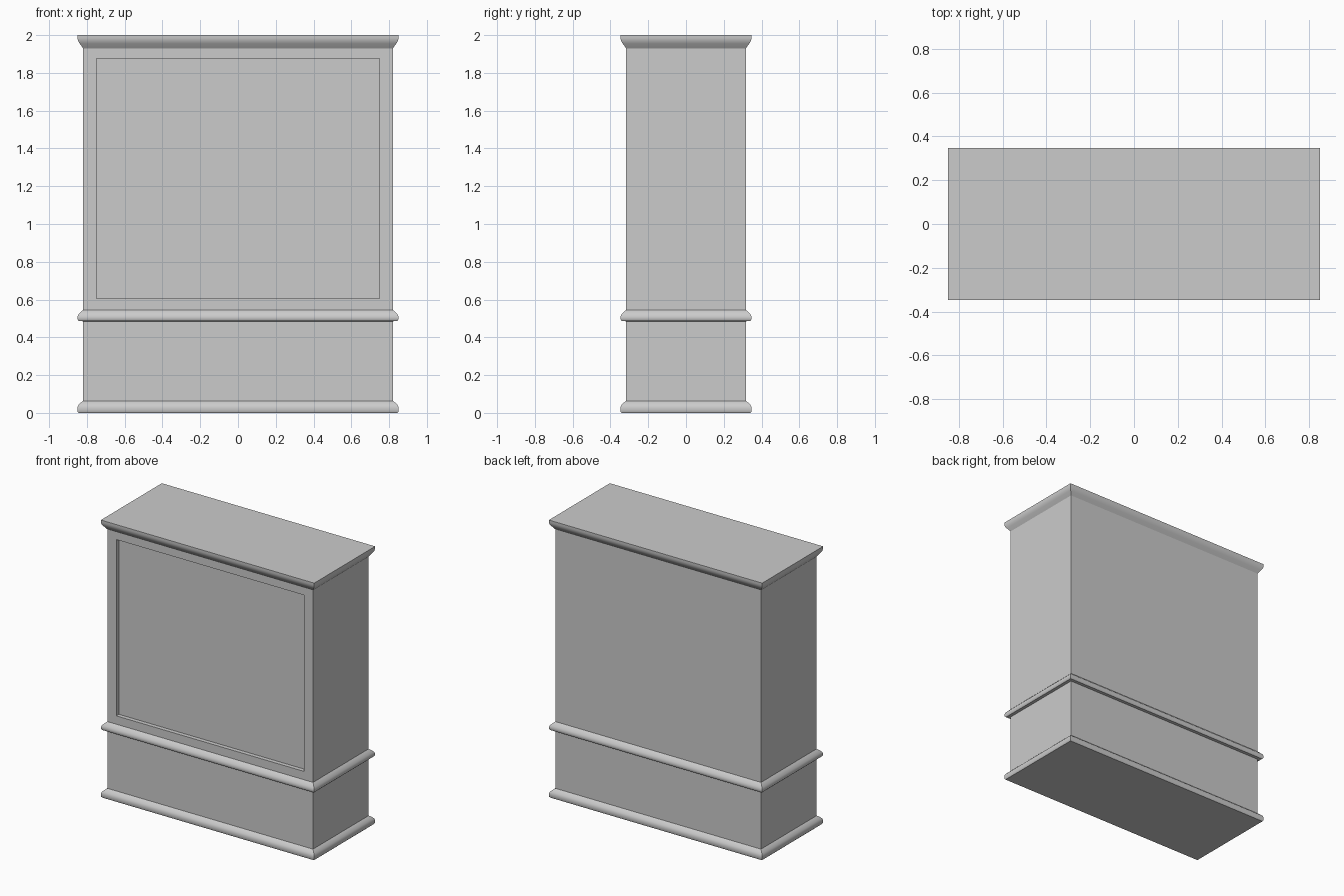
import bpy, bmesh, math

if "Cube" in bpy.data.objects:
    bpy.data.objects.remove(bpy.data.objects["Cube"])

HX, HY = 0.82, 0.317          # half width and half depth of the carcass

grey = bpy.data.materials.new("light_grey")
grey.diffuse_color = (0.6, 0.6, 0.6, 1.0)
grey.use_nodes = True
grey.node_tree.nodes["Principled BSDF"].inputs["Base Color"].default_value = grey.diffuse_color


def loft(name, profile, cap_bottom=False, cap_top=False):
    """Stack rectangular rings; profile = (projection beyond the carcass, z)."""
    bm = bmesh.new()
    rings = []
    for d, z in profile:
        x, y = HX + d, HY + d
        rings.append([bm.verts.new(p) for p in
                      ((-x, -y, z), (x, -y, z), (x, y, z), (-x, y, z))])
    for a, b in zip(rings, rings[1:]):
        for i in range(4):
            j = (i + 1) % 4
            bm.faces.new((a[i], a[j], b[j], b[i]))
    if cap_bottom:
        bm.faces.new(rings[0][::-1])
    if cap_top:
        bm.faces.new(rings[-1])
    bm.normal_update()
    return finish(name, bm)


def finish(name, bm):
    me = bpy.data.meshes.new(name)
    bm.to_mesh(me)
    bm.free()
    me.materials.append(grey)
    ob = bpy.data.objects.new(name, me)
    bpy.context.collection.objects.link(ob)
    bpy.ops.object.select_all(action='DESELECT')
    ob.select_set(True)
    bpy.context.view_layer.objects.active = ob
    bpy.ops.object.shade_smooth_by_angle(angle=math.radians(40))
    return ob


# Lower carcass
loft("lower_cabinet", [(0, 0.05), (0, 0.50)])

# Upper carcass with a recessed front panel
upper = loft("upper_cabinet", [(0, 0.53), (0, 1.95)])
bm = bmesh.new()
bm.from_mesh(upper.data)
front = min(bm.faces, key=lambda f: f.calc_center_median().y)
bmesh.ops.inset_individual(bm, faces=[front], thickness=0.07)
for v in front.verts:
    v.co.x = math.copysign(0.748, v.co.x)
    v.co.z = 1.875 if v.co.z > 1.2 else 0.605
bmesh.ops.inset_individual(bm, faces=[front], thickness=0.0)
for v in front.verts:
    v.co.y += 0.03
bm.normal_update()
bm.to_mesh(upper.data)
bm.free()
bpy.context.view_layer.objects.active = upper
bpy.ops.object.select_all(action='DESELECT')
upper.select_set(True)
bpy.ops.object.shade_smooth_by_angle(angle=math.radians(40))

# Mouldings
loft("base_moulding",
     [(0.024, 0), (0.03, 0.008), (0.03, 0.03), (0.024, 0.043),
      (0.008, 0.058), (0, 0.064)], cap_bottom=True)
loft("waist_moulding",
     [(0, 0.485), (0.022, 0.486), (0.029, 0.494), (0.03, 0.508),
      (0.024, 0.522), (0.008, 0.538), (0, 0.545)])
loft("crown_moulding",
     [(0, 1.93), (0.004, 1.936), (0.018, 1.955), (0.027, 1.97),
      (0.03, 1.984), (0.03, 2.0)], cap_top=True)
